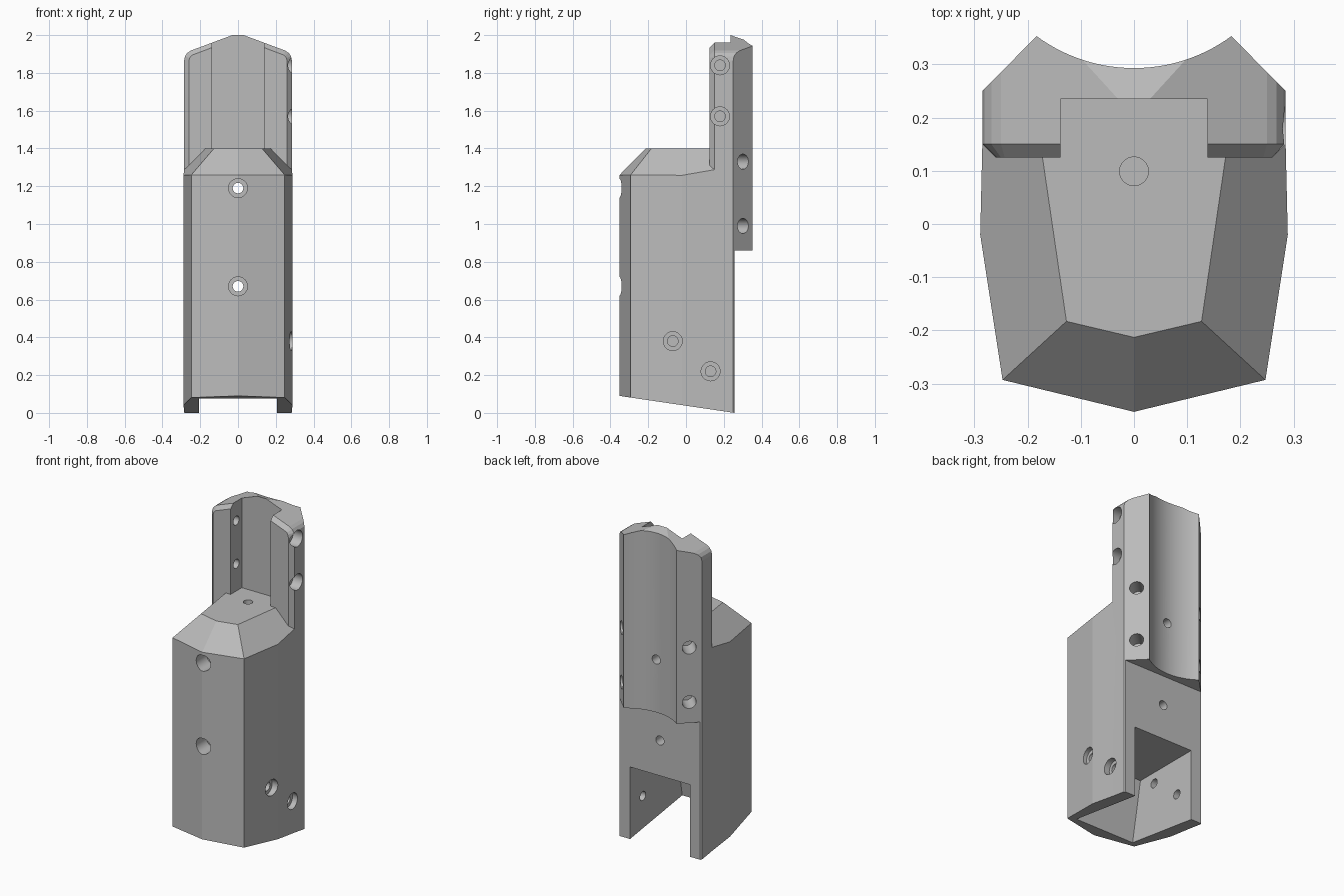
import bpy, bmesh, math
from mathutils import Vector

cube = bpy.data.objects.get("Cube")
if cube:
    bpy.data.objects.remove(cube, do_unlink=True)

grey = bpy.data.materials.new("plain grey")
grey.use_nodes = True
grey.diffuse_color = (0.5, 0.5, 0.5, 1)
grey.node_tree.nodes["Principled BSDF"].inputs["Base Color"].default_value = (0.5, 0.5, 0.5, 1)


def make(name, bm):
    bmesh.ops.recalc_face_normals(bm, faces=bm.faces)
    mesh = bpy.data.meshes.new(name)
    bm.to_mesh(mesh)
    bm.free()
    mesh.materials.append(grey)
    obj = bpy.data.objects.new(name, mesh)
    bpy.context.scene.collection.objects.link(obj)
    return obj


def loft(name, loops):
    """Closed solid through matching point loops."""
    bm = bmesh.new()
    rings = [[bm.verts.new(p) for p in loop] for loop in loops]
    for a, b in zip(rings, rings[1:]):
        for i in range(len(a)):
            j = (i + 1) % len(a)
            bm.faces.new((a[i], a[j], b[j], b[i]))
    bm.faces.new(rings[0])
    bm.faces.new(rings[-1])
    return make(name, bm)


def mirrored(half):
    return half + [(-x, v) for x, v in reversed(half) if x > 0]


def box(name, x0, x1, y0, y1, z0, z1):
    return loft(name, [[(x0, y0, z), (x1, y0, z), (x1, y1, z), (x0, y1, z)] for z in (z0, z1)])


def rod(start, end, radius, sides=48):
    a, b = Vector(start), Vector(end)
    bm = bmesh.new()
    bmesh.ops.create_cone(bm, cap_ends=True, segments=sides, radius1=radius,
                          radius2=radius, depth=(b - a).length)
    obj = make("drill", bm)
    turn = Vector((0, 0, 1)).rotation_difference(b - a).to_matrix().to_4x4()
    turn.translation = (a + b) / 2
    obj.data.transform(turn)
    return obj


def combine(target, tool, operation="DIFFERENCE"):
    mod = target.modifiers.new("combine", "BOOLEAN")
    mod.operation, mod.object, mod.solver = operation, tool, "EXACT"
    bpy.context.view_layer.objects.active = target
    bpy.ops.object.modifier_apply(modifier=mod.name)
    bpy.data.objects.remove(tool, do_unlink=True)


def slice_off(obj, point, normal):
    """Remove what lies on the normal's side of a plane."""
    bm = bmesh.new()
    bm.from_mesh(obj.data)
    geom = bm.verts[:] + bm.edges[:] + bm.faces[:]
    cut = bmesh.ops.bisect_plane(bm, geom=geom, plane_co=point, plane_no=normal, clear_outer=True)
    edges = [e for e in cut["geom_cut"] if isinstance(e, bmesh.types.BMEdge)]
    bmesh.ops.holes_fill(bm, edges=edges)
    bmesh.ops.recalc_face_normals(bm, faces=bm.faces)
    bm.to_mesh(obj.data)
    bm.free()


def plane_normal(a, b, c):
    n = (Vector(b) - Vector(a)).cross(Vector(c) - Vector(a))
    return n if n.z > 0 else -n


# Body: prism with a pointed front, sloping base and bevelled shoulders
outline = mirrored([(0, -0.353), (0.247, -0.293), (0.289, -0.02), (0.285, 0.15),
                    (0.285, 0.25), (0.278, 0.257)])
body = loft("grip_body", [[(x, y, z) for x, y in outline] for z in (-0.1, 1.4)])
slice_off(body, (0, 0.257, 0), (0, -0.09, -0.61))
for s in (1, -1):
    top_front, top_side, top_back = (0, -0.213, 1.4), (s * 0.127, -0.183, 1.4), (s * 0.172, 0.125, 1.4)
    corner = (s * 0.247, -0.293, 1.26)
    slice_off(body, top_side, plane_normal(top_side, top_back, corner))
    slice_off(body, top_side, plane_normal(top_front, top_side, corner))

# Tower: roofed slab with a bevelled front edge
roof = [(0.03, 2.0), (0.25, 1.918), (0.268, 1.906), (0.281, 1.888), (0.285, 1.865), (0.285, 0.86)]
inner = [(0.03, 1.975), (0.243, 1.894), (0.25, 1.888), (0.256, 1.878), (0.26, 1.865), (0.26, 0.86)]
tower = loft("tower", [[(x, y, z) for x, z in mirrored(p)]
                       for p, y in ((inner, 0.125), (roof, 0.15), (roof, 0.36))])
for s in (1, -1):
    slice_off(tower, (s * 0.285, 0.25, 1), (s, 0.99, 0))
slice_off(tower, (0, 0.235, 2.0), (0, 0.34, 1))
combine(tower, rod((0, 0.602, 0.7), (0, 0.602, 2.2), 0.309, 128))
combine(tower, box("pocket", -0.138, 0.138, 0, 0.235, 1.39, 2.2))
combine(body, tower, "UNION")

# Open cavity in the lower back
cavity = [(0.4, 0.45), (-0.19, 0.45), (-0.275, -0.01), (-0.275, -0.2), (0.4, -0.2)]
combine(body, loft("cavity", [[(x, y, z) for y, z in cavity] for x in (-0.207, 0.207)]))

# Stepped screw holes through the front
for z in (1.19, 0.67):
    combine(body, rod((0, -0.5, z), (0, -0.24, z), 0.05))
    combine(body, rod((0, -0.3, z), (0, 0.5, z), 0.028))

# Stepped screw holes from the left side, blind in the far wall
for y, z, floor, tip in ((0.18, 1.84, 0.22, -0.23), (0.18, 1.57, 0.22, -0.23),
                         (-0.07, 0.38, 0.25, -0.26), (0.13, 0.22, 0.25, -0.26)):
    combine(body, rod((0.4, y, z), (floor, y, z), 0.05))
    combine(body, rod((0.3, y, z), (tip, y, z), 0.028))

# Blind holes in the slanted rear corners, and one in the top
for s in (1, -1):
    for z in (1.33, 0.99):
        combine(body, rod((s * 0.334, 0.402, z), (s * 0.154, 0.222, z), 0.04))
combine(body, rod((0, 0.099, 1.5), (0, 0.099, 1.22), 0.027))

# Smooth the curved walls, keep the flat faces crisp
bpy.ops.object.select_all(action="DESELECT")
body.select_set(True)
bpy.context.view_layer.objects.active = body
bpy.ops.object.shade_smooth_by_angle(angle=math.radians(9))
